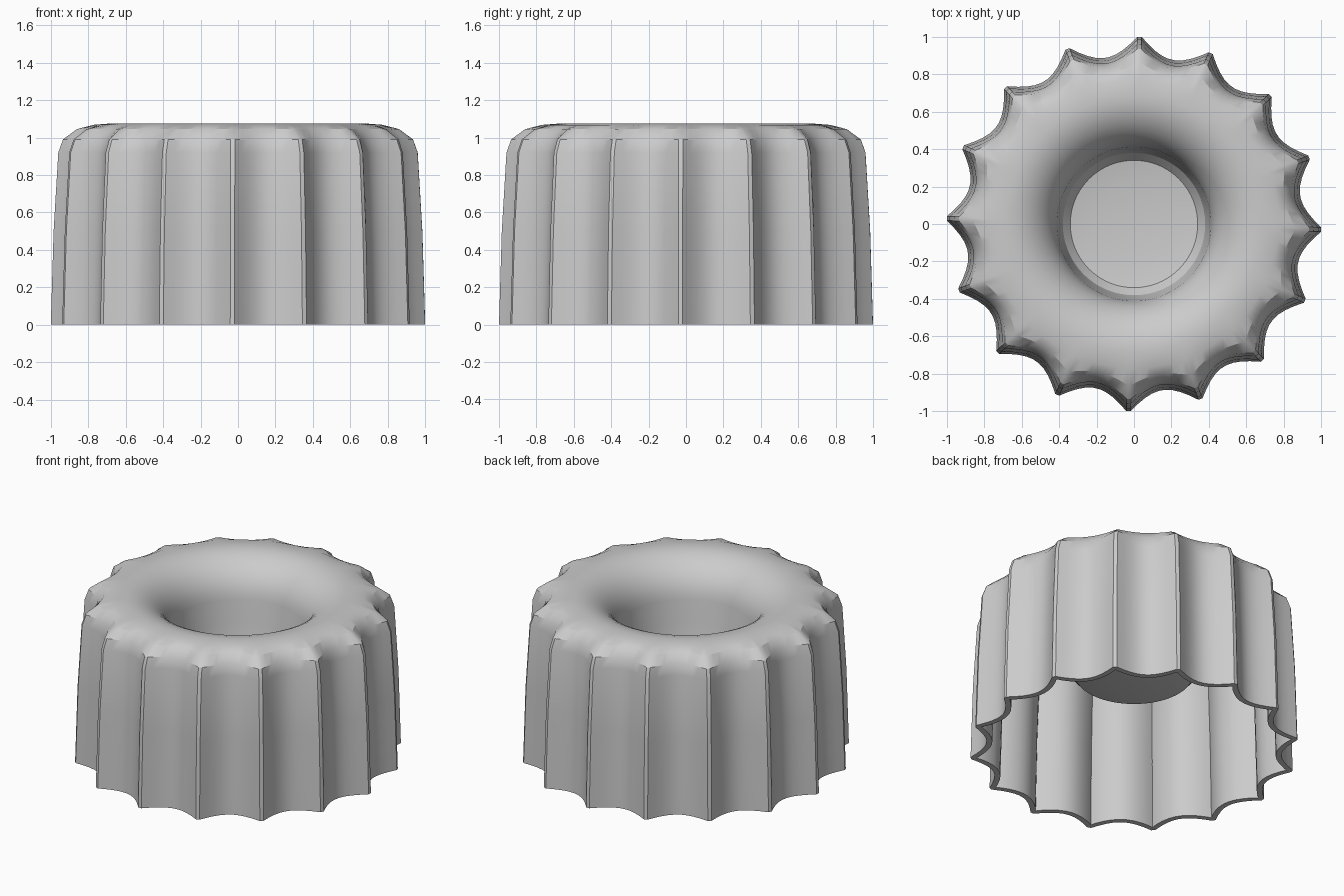
import bpy, bmesh
from math import sin, cos, tau, radians

cube = bpy.data.objects.get("Cube")
if cube:
    bpy.data.objects.remove(cube)

FLUTES = 16
STEPS = 10          # samples across one flute
BLUNT = 0.94        # where the scallop meets the narrow ridge land

# Grey plastic
grey = bpy.data.materials.new("grey plastic")
grey.use_nodes = True
colour = (0.6, 0.6, 0.6, 1)
grey.diffuse_color = colour
grey.node_tree.nodes["Principled BSDF"].inputs["Base Color"].default_value = colour

# Skin profile: ridge radius, valley radius, height
profile = [(1.0, 0.9, 0), (0.985, 0.885, 0.5), (0.96, 0.87, 0.92),
           (0.935, 0.855, 0.99), (0.86, 0.815, 1.045), (0.77, 0.77, 1.068),
           (0.68, 0.68, 1.075)]
# Rounded lip rolling into the centre well
for i in range(1, 9):
    a = radians(i * 10.5)
    r = 0.68 - 0.27 * sin(a)
    profile.append((r, r, 1.075 - 0.27 * (1 - cos(a))))
# Well wall and shallow dished floor
profile += [(r, r, z) for r, z in
            [(0.395, 0.68), (0.38, 0.6), (0.34, 0.55), (0.22, 0.53)]]

# Sample positions across one flute, from ridge to ridge
samples = [-1] + [BLUNT * (2 * i / (STEPS - 1) - 1) for i in range(STEPS)]


def ring(bm, crest, valley, z):
    verts = []
    for k in range(FLUTES):
        for u in samples:
            a = radians(-1.7) + tau * (k + (u + 1) / 2) / FLUTES
            r = valley + (crest - valley) * min(1, (u / BLUNT) ** 2)
            verts.append(bm.verts.new((r * cos(a), r * sin(a), z)))
    return verts


# Fluted shell with a centre well, open underneath
bm = bmesh.new()
rings = [ring(bm, *row) for row in profile]
count = len(rings[0])
for low, high in zip(rings, rings[1:]):
    for i in range(count):
        j = (i + 1) % count
        bm.faces.new((low[i], low[j], high[j], high[i]))
bm.faces.new(rings[-1])
bmesh.ops.recalc_face_normals(bm, faces=bm.faces)
if max(bm.faces, key=lambda f: f.calc_center_median().z).normal.z < 0:
    bmesh.ops.reverse_faces(bm, faces=bm.faces)
mesh = bpy.data.meshes.new("fluted_knob_shell")
bm.to_mesh(mesh)
bm.free()
mesh.materials.append(grey)
shell = bpy.data.objects.new("fluted_knob_shell", mesh)
bpy.context.collection.objects.link(shell)

# Wall thickness
wall = shell.modifiers.new("wall", 'SOLIDIFY')
wall.thickness = 0.035
wall.offset = -1

# Smooth flutes with crisp ridges
bpy.context.view_layer.objects.active = shell
shell.select_set(True)
bpy.ops.object.modifier_apply(modifier="wall")
for v in mesh.vertices:
    v.co.z = max(v.co.z, 0)
bpy.ops.object.shade_smooth_by_angle(angle=radians(28))
